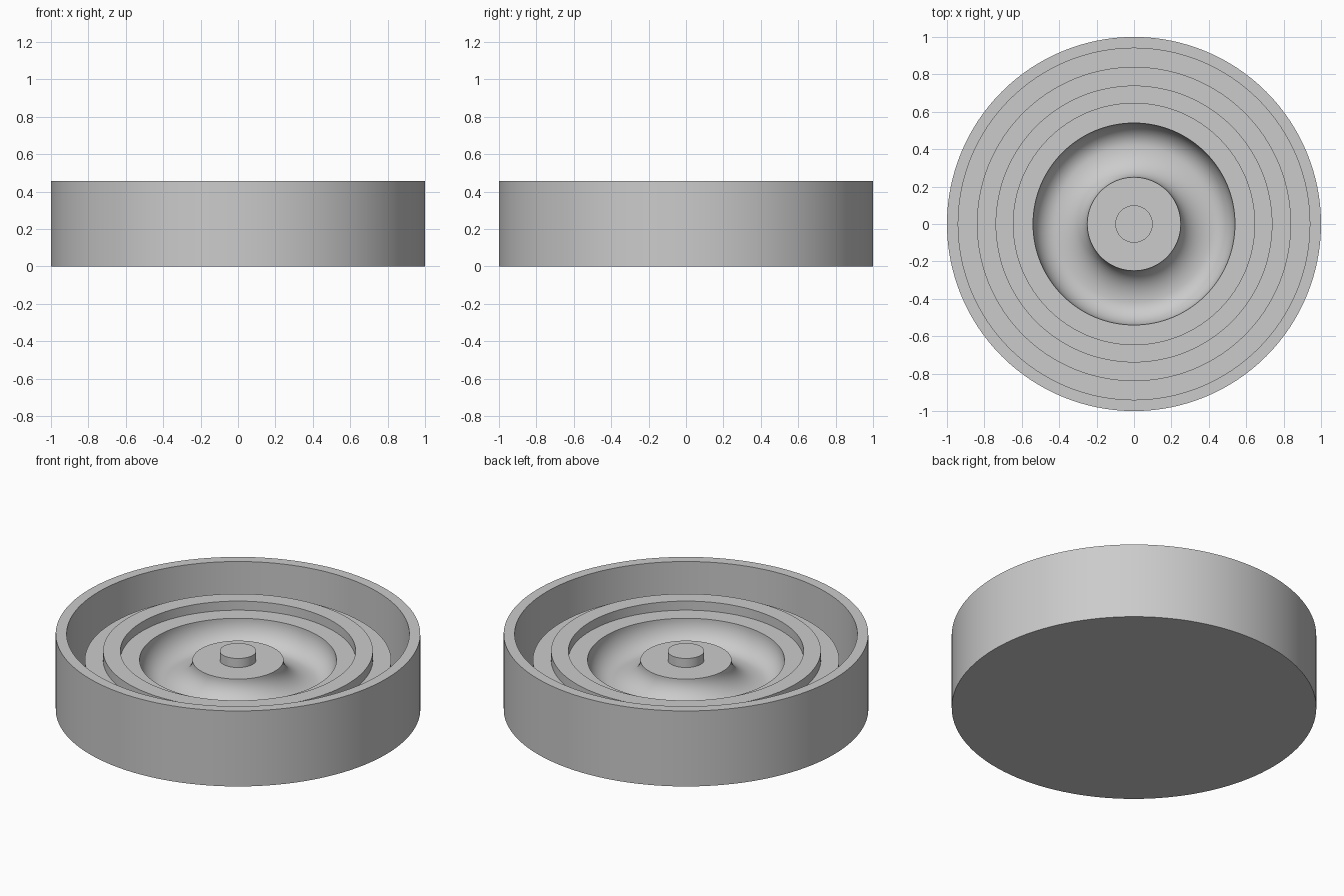
import bpy
import bmesh
from math import sin, cos, pi, radians

cube = bpy.data.objects.get("Cube")
if cube:
    bpy.data.objects.remove(cube, do_unlink=True)

SIDES = 128
RIM, STEP, RAISED, BASE = 0.457, 0.30, 0.355, 0.06   # heights

grey = bpy.data.materials.new("plain grey")
grey.use_nodes = True
COLOUR = (0.6, 0.6, 0.6, 1)
grey.diffuse_color = COLOUR
grey.node_tree.nodes["Principled BSDF"].inputs["Base Color"].default_value = COLOUR


def lathe(name, profile):
    """Revolve (radius, height) points, listed from below, outward and over the top."""
    bm = bmesh.new()
    rings = []
    for r, z in profile:
        if r == 0:
            rings.append([bm.verts.new((0, 0, z))] * SIDES)
        else:
            rings.append([bm.verts.new((r * cos(2 * pi * i / SIDES),
                                        r * sin(2 * pi * i / SIDES), z))
                          for i in range(SIDES)])
    for low, high in zip(rings, rings[1:]):
        for i in range(SIDES):
            j = (i + 1) % SIDES
            corners = [low[i], low[j], high[j], high[i]]
            bm.faces.new(list(dict.fromkeys(corners)))
    mesh = bpy.data.meshes.new(name)
    bm.to_mesh(mesh)
    bm.free()
    mesh.materials.append(grey)
    obj = bpy.data.objects.new(name, mesh)
    bpy.context.collection.objects.link(obj)
    bpy.ops.object.select_all(action="DESELECT")
    obj.select_set(True)
    bpy.context.view_layer.objects.active = obj
    bpy.ops.object.shade_smooth_by_angle(angle=radians(30))
    return obj


# Round tray with a thin wall and a deep outer groove
lathe("round_housing", [(0, 0), (1, 0), (1, RIM), (0.94, RIM),
                        (0.94, BASE), (0.84, BASE)])

# Stepped rings around the dish
lathe("stepped_rings", [(0.84, BASE), (0.84, STEP), (0.74, STEP), (0.74, RAISED),
                        (0.645, RAISED), (0.645, STEP), (0.54, STEP)])

# Rounded annular dish, steeper on its outer side, rising to a flat hub
LOWEST, DEPTH, STEPS = 0.42, 0.14, 32
dish = []
for k in range(STEPS + 1):
    a = pi * k / STEPS
    reach = 0.54 - LOWEST if cos(a) > 0 else LOWEST - 0.25
    dish.append((LOWEST + reach * cos(a), STEP - DEPTH * sin(a)))
lathe("dish_and_hub", dish + [(0.1, STEP)])

# Short centre post
lathe("centre_post", [(0.1, STEP), (0.1, RAISED), (0, RAISED)])
